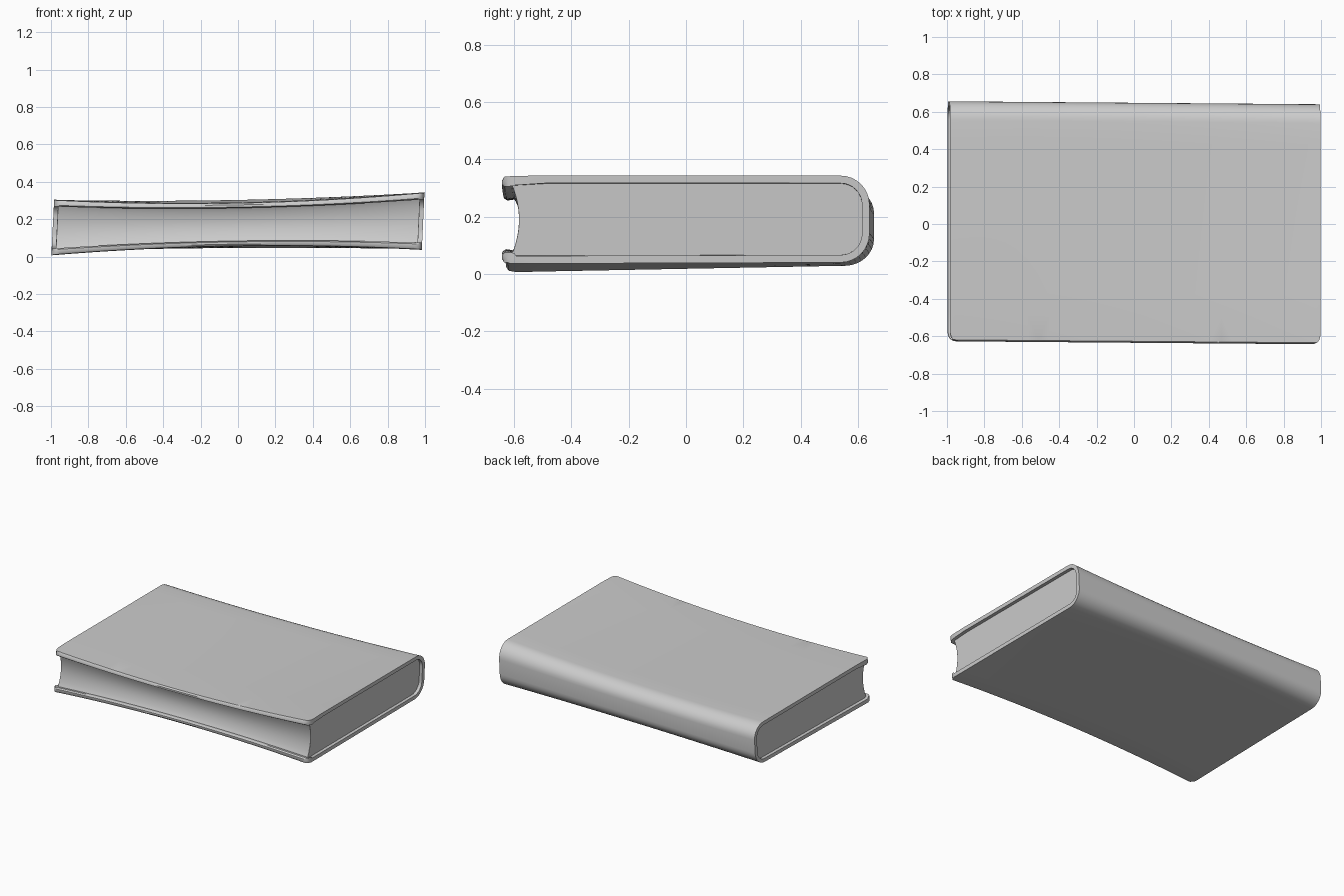
import bpy, bmesh
from math import sin, cos, pi, sqrt, radians

cube = bpy.data.objects.get("Cube")
if cube:
    bpy.data.objects.remove(cube)

HALF = 0.99      # half length of the cover
THICK = 0.3      # nominal height before warping
FRONT, SPINE = -0.635, 0.648

grey = bpy.data.materials.new("plain grey")
grey.use_nodes = True
grey.diffuse_color = (0.6, 0.6, 0.6, 1)
grey.node_tree.nodes["Principled BSDF"].inputs["Base Color"].default_value = (0.6, 0.6, 0.6, 1)


def warp(x, y, z):
    """Sagging, slightly twisted shape of a worn book."""
    k = (y - FRONT) / (SPINE - FRONT)
    top = (0.288 + 0.016 * k) + 0.02 * x + (0.037 - 0.018 * k) * x * x
    low = (0.055 - 0.01 * k) + (0.015 - 0.01 * k) * x - (0.035 - 0.025 * k) * x * x
    s = z / THICK
    # round the two fore-edge corners seen from above
    r = 0.045
    d = max(0.0, abs(x) - (HALF - r))
    y = max(y, FRONT + r - sqrt(max(0.0, r * r - d * d)))
    return (x + 0.014 * (s - 0.5), y - 0.008 * x, low + s * (top - low))


def spine_curve(inset, radius, steps=8):
    """Rounded back from the bottom board up to the top board."""
    r = radius - inset
    pts = []
    for cz, a0 in ((radius, -pi / 2), (THICK - radius, 0)):
        for i in range(steps + 1):
            a = a0 + pi / 2 * i / steps
            pts.append((SPINE - radius + r * cos(a), cz + r * sin(a)))
    return pts


def straight(y0, y1, z, n=10):
    return [(y0 + (y1 - y0) * i / n, z) for i in range(n)]


def loft(name, profile, half, bevel):
    """Sweep a closed (y, z) outline along x, warp it and soften its edges."""
    n = 32
    ends = [half - d for d in (0, 0.006, 0.016, 0.03, 0.045)]
    inner = [half * 0.93 * (2 * i / n - 1) for i in range(n + 1)]
    xs = [-e for e in ends] + inner + ends[::-1]
    bm = bmesh.new()
    rings = [[bm.verts.new(warp(x, y, z)) for y, z in profile] for x in xs]
    count = len(profile)
    for a, b in zip(rings, rings[1:]):
        for i in range(count):
            j = (i + 1) % count
            bm.faces.new((a[i], a[j], b[j], b[i]))
    caps = [bm.faces.new(rings[0]), bm.faces.new(rings[-1])]
    bmesh.ops.recalc_face_normals(bm, faces=bm.faces)
    bmesh.ops.triangulate(bm, faces=caps)
    mesh = bpy.data.meshes.new(name)
    bm.to_mesh(mesh)
    bm.free()
    mesh.materials.append(grey)
    obj = bpy.data.objects.new(name, mesh)
    bpy.context.collection.objects.link(obj)
    mod = obj.modifiers.new("soft edges", "BEVEL")
    mod.width = bevel
    mod.segments = 2
    mod.limit_method = "ANGLE"
    mod.angle_limit = radians(50)
    bpy.ops.object.select_all(action="DESELECT")
    obj.select_set(True)
    bpy.context.view_layer.objects.active = obj
    bpy.ops.object.shade_smooth_by_angle(angle=radians(40))
    return obj


# Cover: two boards joined by a rounded spine, with thickened front lips
T, R = 0.026, 0.1
lip = [(FRONT + 0.008, 0.003), (FRONT, 0.015), (FRONT, 0.03), (FRONT + 0.01, 0.037),
       (FRONT + 0.028, 0.034)]
lip_top = [(y, THICK - z) for y, z in lip]
back = SPINE - R
outer = straight(FRONT + 0.03, back, 0) + spine_curve(0, R) + straight(back, FRONT + 0.03, THICK)[1:]
inside = (straight(FRONT + 0.05, back, T) + spine_curve(T, R)
          + straight(back, FRONT + 0.05, THICK - T)[1:])
loft("cover", outer + lip_top + inside[::-1] + lip[::-1], HALF, 0.006)

# Page block: hollow fore-edge, back following the spine
P = T - 0.003
fore = []
for i in range(13):
    u = i / 12
    fore.append((-0.605 + 0.03 * sin(pi * u) ** 0.8, THICK - P - (THICK - 2 * P) * u))
block = (straight(-0.605, back, P)[1:] + spine_curve(P, R)
         + straight(back, -0.605, THICK - P)[1:] + fore)
loft("pages", block, 0.968, 0.004)
